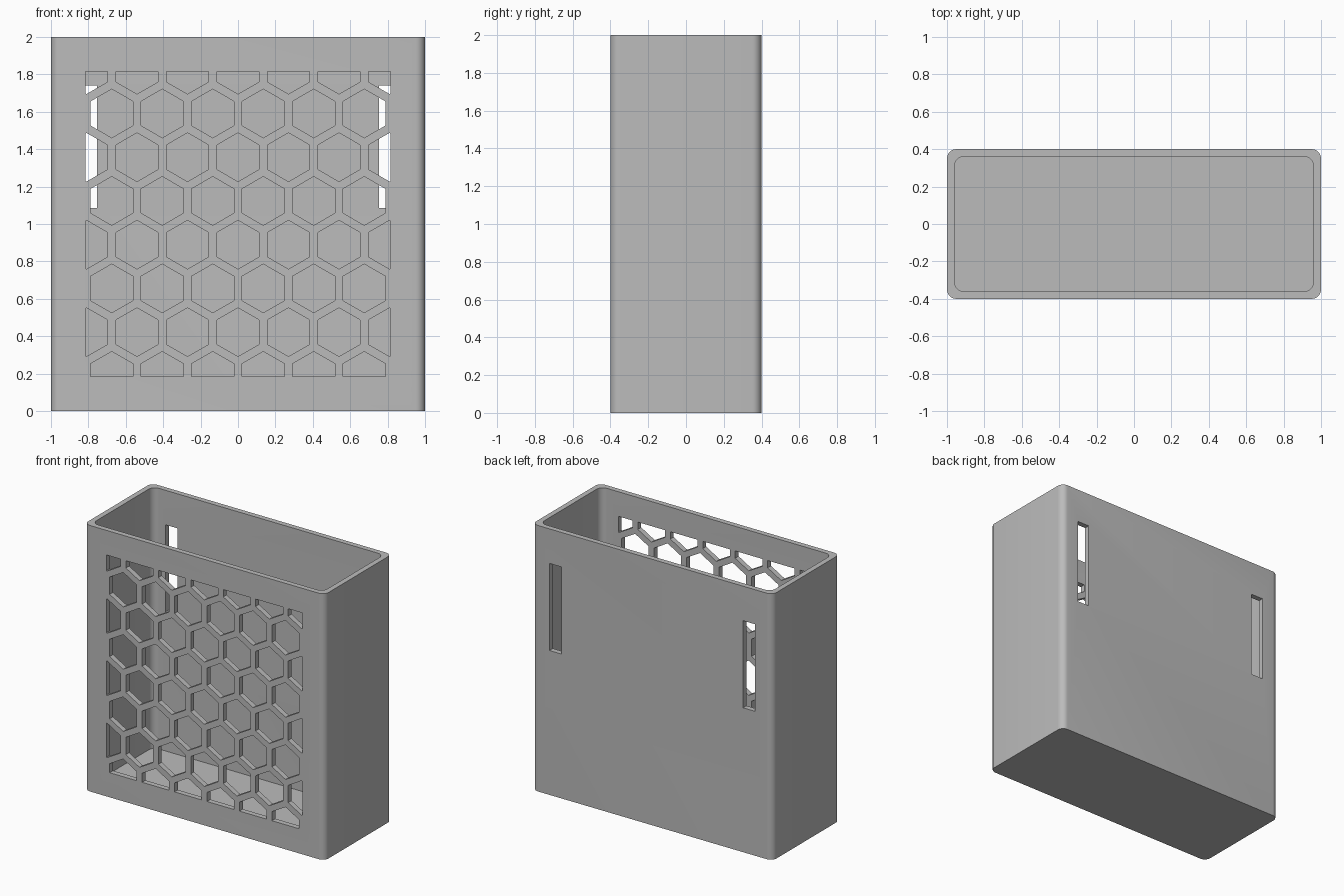
import bpy, bmesh, math
from mathutils import Vector

cube = bpy.data.objects.get("Cube")
if cube:
    bpy.data.objects.remove(cube, do_unlink=True)

WALL, FLOOR, HEIGHT = 0.04, 0.04, 2.0
PITCH, HEX_R, WINDOW = 0.27, 0.13, 0.815

grey = bpy.data.materials.new("plain grey")
grey.use_nodes = True
colour = (0.5, 0.5, 0.5, 1)
grey.diffuse_color = colour
grey.node_tree.nodes["Principled BSDF"].inputs["Base Color"].default_value = colour


def make_object(name, bm):
    bmesh.ops.recalc_face_normals(bm, faces=bm.faces)
    mesh = bpy.data.meshes.new(name)
    bm.to_mesh(mesh)
    bm.free()
    mesh.materials.append(grey)
    obj = bpy.data.objects.new(name, mesh)
    bpy.context.collection.objects.link(obj)
    return obj


def extrude_faces(bm, offset):
    new = bmesh.ops.extrude_face_region(bm, geom=bm.faces[:], use_keep_orig=True)["geom"]
    bmesh.ops.translate(bm, vec=offset, verts=[v for v in new if isinstance(v, bmesh.types.BMVert)])


def rounded_block(name, half_x, half_y, radius, z0, z1, steps=8):
    bm = bmesh.new()
    verts = []
    for quarter, (sx, sy) in enumerate([(1, 1), (-1, 1), (-1, -1), (1, -1)]):
        for i in range(steps + 1):
            a = (quarter + i / steps) * math.pi / 2
            verts.append(bm.verts.new((sx * (half_x - radius) + radius * math.cos(a),
                                       sy * (half_y - radius) + radius * math.sin(a), z0)))
    bm.faces.new(verts)
    extrude_faces(bm, (0, 0, z1 - z0))
    return make_object(name, bm)


# Open box: rounded outer block and the cavity taken from it
box = rounded_block("box_shell", 1.0, 0.4, 0.05, 0, HEIGHT)
cavity = rounded_block("cavity_cutter", 1 - WALL, 0.4 - WALL, 0.05, FLOOR, HEIGHT + 0.2)

# Honeycomb prisms, trimmed to a square window in the front wall
bm = bmesh.new()
for row in range(8):
    z = 0.188 + row * PITCH * math.sqrt(3) / 2
    for col in range(-3, 4):
        x = (col + (0.5 if row % 2 == 0 else 0)) * PITCH
        if x > 0.85:
            continue
        ring = [bm.verts.new((x + HEX_R * math.sin(k * math.pi / 3), -0.5,
                              z + HEX_R * math.cos(k * math.pi / 3))) for k in range(6)]
        bm.faces.new(ring)
centre = Vector((0, 0, HEIGHT / 2))
for direction in ((1, 0, 0), (-1, 0, 0), (0, 0, 1), (0, 0, -1)):
    n = Vector(direction)
    bmesh.ops.bisect_plane(bm, geom=bm.verts[:] + bm.edges[:] + bm.faces[:],
                           plane_co=centre + n * WINDOW, plane_no=n, clear_outer=True)
extrude_faces(bm, (0, 0.3, 0))
honeycomb = make_object("honeycomb_cutter", bm)

# Two upright slots in the back wall
bm = bmesh.new()
for side in (-1, 1):
    cube = bmesh.ops.create_cube(bm, size=1)["verts"]
    bmesh.ops.scale(bm, vec=(0.1, 0.3, 0.655), verts=cube)
    bmesh.ops.translate(bm, vec=(side * 0.805, 0.4, 1.413), verts=cube)
slots = make_object("slot_cutter", bm)

# Cut everything and tidy up
bpy.ops.object.select_all(action="DESELECT")
bpy.context.view_layer.objects.active = box
box.select_set(True)
for cutter in (cavity, honeycomb, slots):
    mod = box.modifiers.new(cutter.name, "BOOLEAN")
    mod.operation = "DIFFERENCE"
    mod.solver = "EXACT"
    mod.object = cutter
    bpy.ops.object.modifier_apply(modifier=mod.name)
    bpy.data.objects.remove(cutter, do_unlink=True)
bpy.ops.object.shade_smooth_by_angle(angle=math.radians(30))
